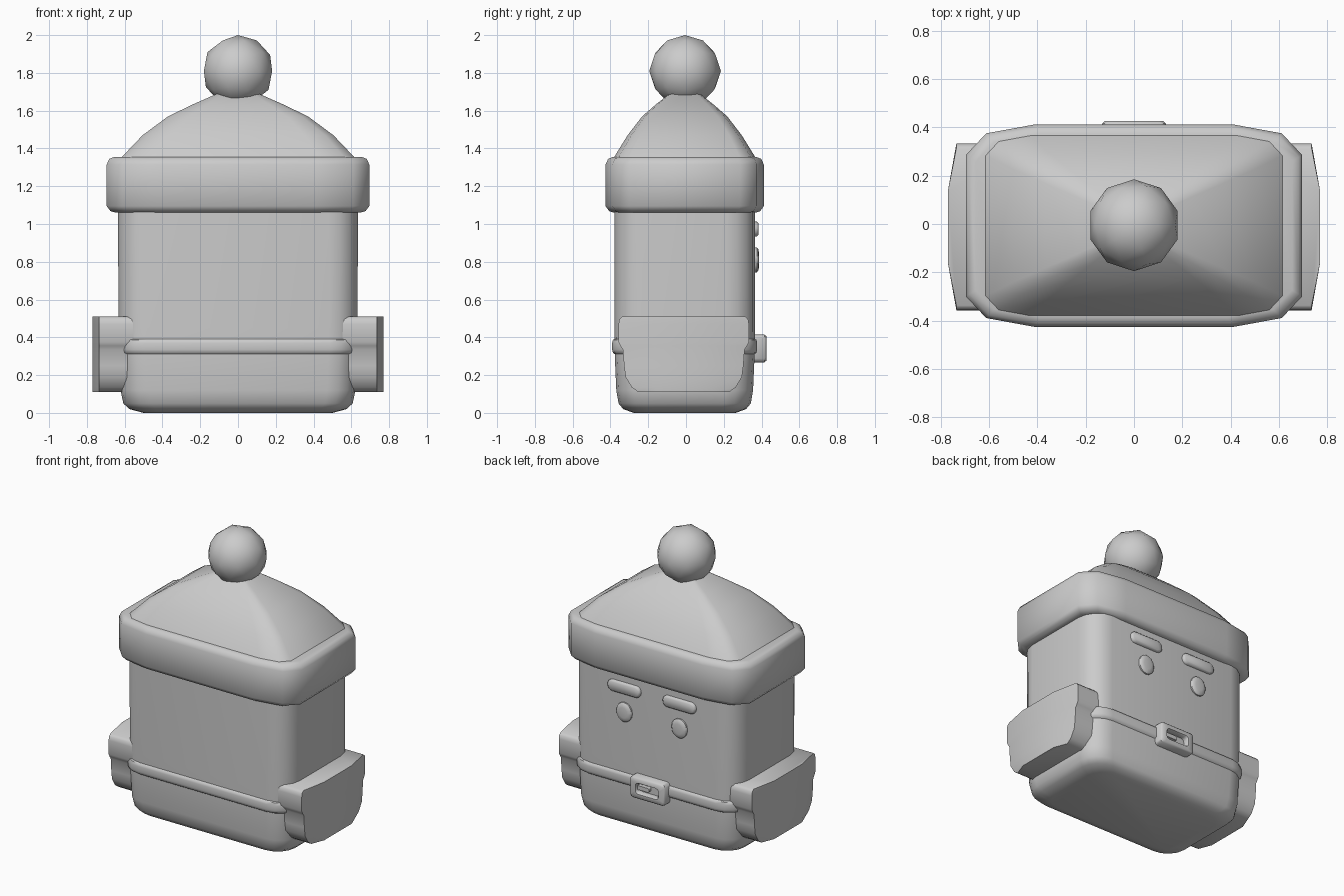
import bpy, bmesh, math
from mathutils import Vector

if "Cube" in bpy.data.objects:
    bpy.data.objects.remove(bpy.data.objects["Cube"])

CY = -0.007  # slight depth offset of the main volumes


def rounded(hx, hy, rx, ry, n):
    """2D rounded rectangle, n segments per corner."""
    pts = []
    for q in range(4):
        sx = (1, -1, -1, 1)[q]
        sy = (1, 1, -1, -1)[q]
        for i in range(n + 1):
            a = math.pi / 2 * (q + i / n)
            pts.append((sx * (hx - rx) + rx * math.cos(a),
                        sy * (hy - ry) + ry * math.sin(a)))
    return pts


def loft(name, rings, angle=50):
    """Skin a stack of equal-length rings and cap both ends."""
    bm = bmesh.new()
    loops = [[bm.verts.new(Vector(p)) for p in r] for r in rings]
    n = len(loops[0])
    for a, b in zip(loops, loops[1:]):
        for i in range(n):
            j = (i + 1) % n
            bm.faces.new((a[i], a[j], b[j], b[i]))
    bm.faces.new(loops[0][::-1])
    bm.faces.new(loops[-1])
    bmesh.ops.recalc_face_normals(bm, faces=bm.faces[:])
    me = bpy.data.meshes.new(name)
    bm.to_mesh(me)
    bm.free()
    ob = bpy.data.objects.new(name, me)
    bpy.context.collection.objects.link(ob)
    smooth(ob, angle)
    return ob


def smooth(ob, angle):
    bpy.ops.object.select_all(action='DESELECT')
    ob.select_set(True)
    bpy.context.view_layer.objects.active = ob
    bpy.ops.object.shade_smooth_by_angle(angle=math.radians(angle))


def stack(name, levels, fx, fy, n):
    """Upright loft: levels are (z, half width, half depth)."""
    return loft(name, [[(x, y + CY, z) for x, y in
                        rounded(hx, hy, hx * fx, hy * fy, n)]
                       for z, hx, hy in levels])


def plate(name, cx, cz, levels, r, n=4):
    """Loft outwards along +y: levels are (y, half width, half height)."""
    return loft(name, [[(cx + x, y, cz + z) for x, z in
                        rounded(hx, hz, min(r, hx * .98), min(r, hz * .98), n)]
                       for y, hx, hz in levels])


# Body and belt
stack("body", [(0, .50, .27), (.02, .575, .325), (.05, .607, .35), (.12, .622, .362),
               (.3, .629, .37), (.45, .633, .372), (1.12, .635, .372)], .24, .40, 4)
stack("belt", [(.30, .615, .355), (.318, .638, .38), (.335, .642, .384),
               (.37, .642, .384), (.387, .638, .38), (.40, .615, .355)], .24, .40, 4)

# Hat: thick brim, sloping crown, bobble
stack("hat_brim", [(1.06, .645, .375), (1.068, .675, .40), (1.095, .695, .419),
                   (1.315, .695, .419), (1.345, .682, .405), (1.355, .655, .38)],
      .41, .30, 2)
stack("hat_crown", [(1.34, .625, .38), (1.36, .61, .37), (1.47, .505, .302),
                    (1.57, .37, .225), (1.635, .235, .15), (1.69, .11, .08),
                    (1.705, .05, .04)], .30, .22, 2)
bpy.ops.mesh.primitive_ico_sphere_add(subdivisions=2, radius=.19, location=(0, -.005, 1.81))
bpy.context.object.name = "hat_bobble"
smooth(bpy.context.object, 60)

# Side pouches: bag below, wider flap above
POUCH = [(.11, .24), (.135, .275), (.19, .308), (.25, .316), (.335, .322), (.355, .335),
         (.375, .345), (.47, .345), (.495, .341), (.51, .325)]
for side, s in (("right", 1), ("left", -1)):
    loft(side + "_pouch",
         [[(s * x, y - .012, z) for x, y in
           ((.45, -h), (.735, -h), (.77, -.15), (.77, .15), (.735, h), (.45, h))]
          for z, h in POUCH])

    # Face on the +y side
    plate(side + "_eye", s * .21, .81,
          [(.345, .057, .066), (.375, .057, .066), (.383, .048, .056), (.387, .03, .035)], .06)
    plate(side + "_brow", s * .21, .973,
          [(.345, .125, .039), (.375, .125, .039), (.385, .115, .03)], .036)

# Buckle with recessed opening and prong
plate("buckle_frame", 0, .341,
      [(.34, .132, .073), (.416, .132, .073), (.426, .122, .064),
       (.426, .088, .038), (.416, .082, .033), (.385, .082, .033)], .02, 2)
plate("buckle_prong", .04, .341, [(.37, .045, .014), (.412, .045, .014)], .005, 1)
